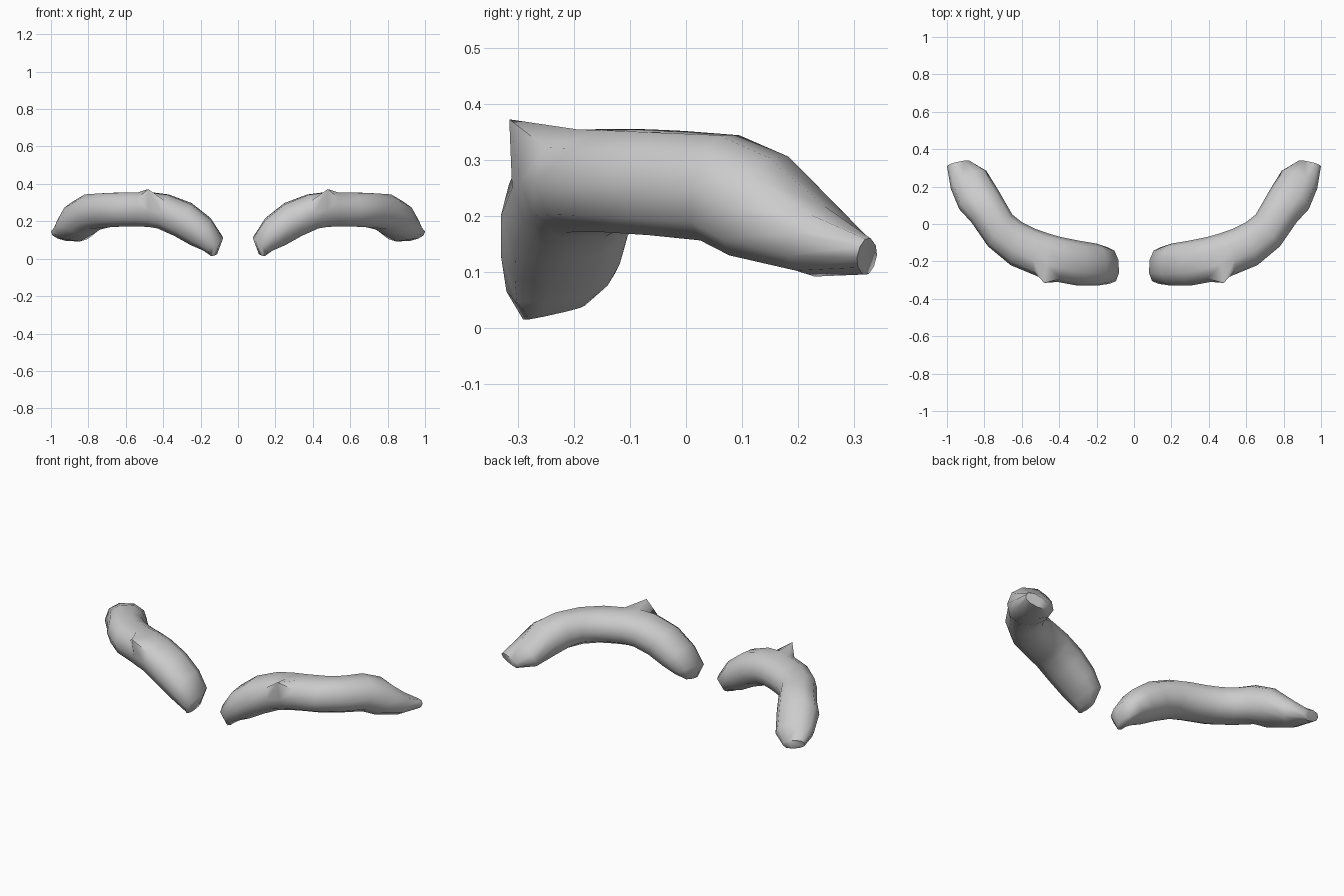
import bpy, bmesh, math
from mathutils import Vector

if "Cube" in bpy.data.objects:
    bpy.data.objects.remove(bpy.data.objects["Cube"])

SIDES = 10
# Cross-sections along one brow: front edge, back edge, half thickness
RINGS = [
    ((.135, -.29, .015), (.125, -.18, .04), .022),
    ((.13, -.32, .065), (.14, -.125, .10), .065),
    ((.20, -.33, .13), (.20, -.105, .16), .09),
    ((.30, -.33, .20), (.29, -.09, .22), .10),
    ((.41, -.31, .25), (.39, -.07, .255), .098),
    ((.48, -.295, .26), (.46, -.05, .265), .096),
    ((.54, -.27, .262), (.53, -.025, .265), .095),
    ((.66, -.22, .26), (.60, .01, .265), .095),
    ((.78, -.12, .255), (.65, .05, .262), .096),
    ((.87, .01, .25), (.685, .11, .25), .10),
    ((.935, .08, .215), (.725, .18, .22), .10),
    ((.98, .19, .17), (.79, .285, .14), .066),
    ((1.0, .31, .145), (.875, .335, .11), .03),
]


def spow(v, p):
    return math.copysign(abs(v) ** p, v)


# Loft the sections into one closed brow
bm = bmesh.new()
mids = [(Vector(a) + Vector(b)) / 2 for a, b, h in RINGS]
loops = []
for i, (a, b, h) in enumerate(RINGS):
    tangent = mids[min(i + 1, len(mids) - 1)] - mids[max(i - 1, 0)]
    side = (Vector(a) - Vector(b)) / 2
    up = side.cross(tangent).normalized()
    if up.z < 0:
        up = -up
    loop = []
    for k in range(SIDES):
        t = 2 * math.pi * k / SIDES
        loop.append(bm.verts.new(mids[i] + side * spow(math.cos(t), .88)
                                 + up * h * spow(math.sin(t), .88)))
    loops.append(loop)
for p, q in zip(loops, loops[1:]):
    for k in range(SIDES):
        n = (k + 1) % SIDES
        bm.faces.new((p[k], p[n], q[n], q[k]))
bm.faces.new(loops[0])
bm.faces.new(loops[-1])

# Small pointed tuft on the upper front edge
tip = Vector((.48, -.315, .372))
min(bm.verts, key=lambda v: (v.co - tip).length).co = tip

bmesh.ops.recalc_face_normals(bm, faces=bm.faces)
mesh = bpy.data.meshes.new("eyebrows")
bm.to_mesh(mesh)
bm.free()
brows = bpy.data.objects.new("eyebrows", mesh)
bpy.context.collection.objects.link(brows)

# Mirror to the other side
mirror = brows.modifiers.new("mirror", 'MIRROR')
mirror.use_mirror_merge = False
bpy.context.view_layer.objects.active = brows
brows.select_set(True)
bpy.ops.object.shade_smooth_by_angle(angle=math.radians(65))
